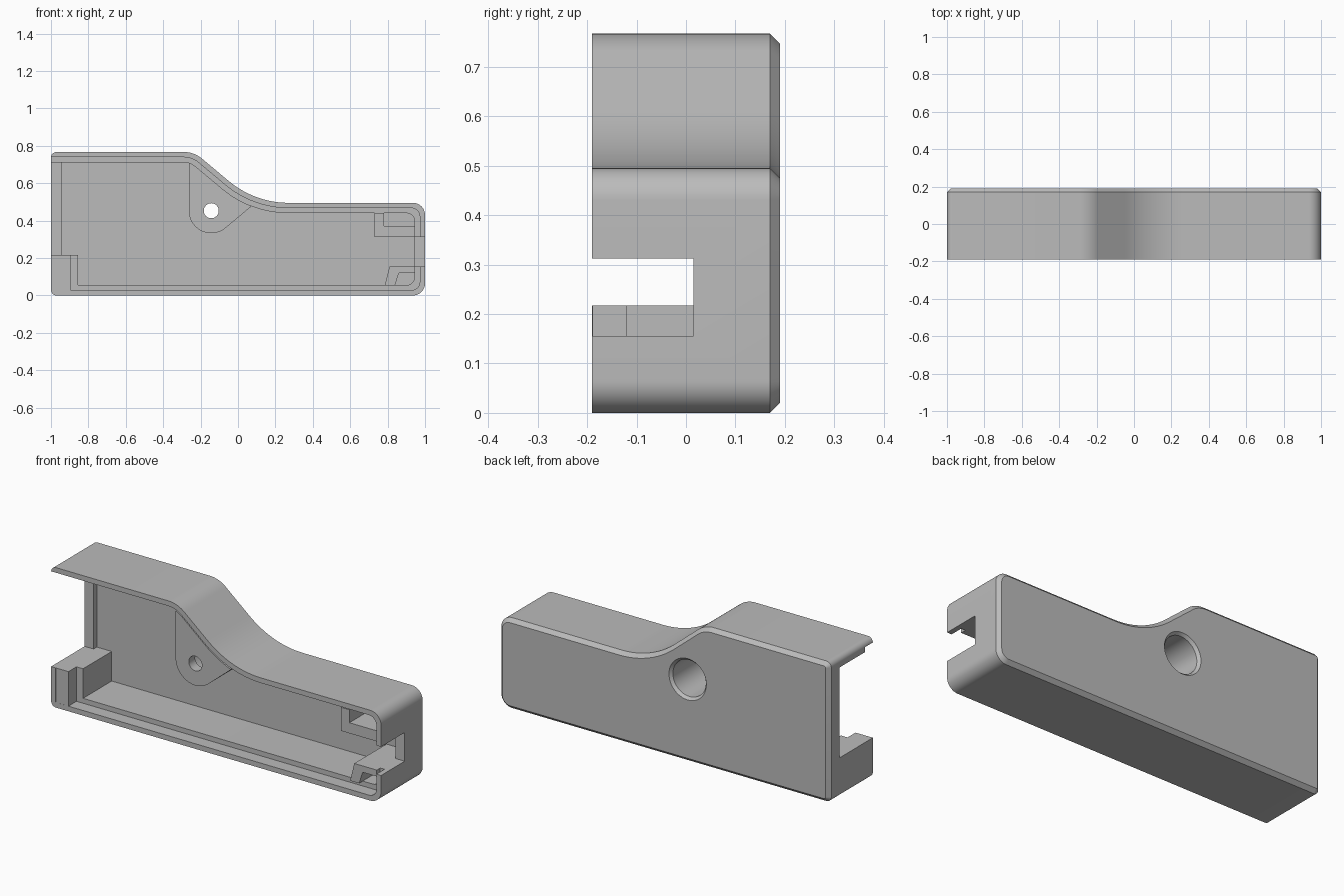
import bpy, bmesh, math
from mathutils import Vector

cube = bpy.data.objects.get("Cube")
if cube:
    bpy.data.objects.remove(cube)

GREY = (0.5, 0.5, 0.5, 1)
mat = bpy.data.materials.new("plain grey")
mat.use_nodes = True
mat.diffuse_color = GREY
mat.node_tree.nodes["Principled BSDF"].inputs["Base Color"].default_value = GREY

FRONT, BACK, FLOOR, LEDGE = -0.19, 0.19, 0.128, -0.12
TOP, LIP, WALL = 0.767, 0.028, 0.055

# Case corners in x, z: outer fillet radius, smallest fillet once offset inward
CORNERS = [((-1, 0), 0.03, 0.003), ((1, 0), 0.065, 0.045), ((1, 0.495), 0.065, 0.045),
           ((0.09, 0.495), 0.5, 0.1), ((-0.235, TOP), 0.15, 0.05), ((-1, TOP), 0.03, 0.003)]


def outline(d=0.0, steps=12):
    """Rounded case outline, moved inward by d."""
    pts = [Vector(c[0]) for c in CORNERS]
    n = len(pts)
    moved, turns = [], []
    for i, p in enumerate(pts):
        a = (p - pts[i - 1]).normalized()
        b = (pts[(i + 1) % n] - p).normalized()
        na, nb = Vector((-a.y, a.x)), Vector((-b.y, b.x))
        moved.append(p + (na + nb) * d / (1 + na.dot(nb)))
        turns.append(a.x * b.y - a.y * b.x)
    ring = []
    for i, p in enumerate(moved):
        _, r, least = CORNERS[i]
        r = max(r - d, least) if turns[i] > 0 else r + d
        u = (moved[i - 1] - p).normalized()
        v = (moved[(i + 1) % n] - p).normalized()
        half = u.angle(v) / 2
        centre = p + (u + v).normalized() * r / math.sin(half)
        s = p + u * r / math.tan(half) - centre
        e = p + v * r / math.tan(half) - centre
        sweep = math.atan2(s.x * e.y - s.y * e.x, s.dot(e))
        for k in range(steps + 1):
            t = sweep * k / steps
            ring.append((centre.x + s.x * math.cos(t) - s.y * math.sin(t),
                         centre.y + s.x * math.sin(t) + s.y * math.cos(t)))
    return ring


def circle(c, r, n=48, start=0, end=360, closed=True):
    count = n if closed else n + 1
    angles = [math.radians(start + (end - start) * k / n) for k in range(count)]
    return [(c[0] + r * math.cos(a), c[1] + r * math.sin(a)) for a in angles]


def loft(name, *rings):
    """Solid through (y, outline) rings with capped ends."""
    bm = bmesh.new()
    loops = [[bm.verts.new((x, y, z)) for x, z in ring] for y, ring in rings]
    n = len(loops[0])
    for a, b in zip(loops, loops[1:]):
        for i in range(n):
            j = (i + 1) % n
            bm.faces.new((a[i], a[j], b[j], b[i]))
    bm.faces.new(loops[0])
    bm.faces.new(loops[-1])
    bmesh.ops.recalc_face_normals(bm, faces=bm.faces)
    mesh = bpy.data.meshes.new(name)
    bm.to_mesh(mesh)
    bm.free()
    mesh.materials.append(mat)
    ob = bpy.data.objects.new(name, mesh)
    bpy.context.collection.objects.link(ob)
    return ob


def box(name, x0, x1, y0, y1, z0, z1):
    ring = [(x0, z0), (x1, z0), (x1, z1), (x0, z1)]
    return loft(name, (y0, ring), (y1, ring))


def activate(ob):
    bpy.ops.object.select_all(action='DESELECT')
    ob.select_set(True)
    bpy.context.view_layer.objects.active = ob


def combine(ob, tool, operation='DIFFERENCE'):
    """Apply a boolean, then remove its helper."""
    mod = ob.modifiers.new("cut", 'BOOLEAN')
    mod.operation, mod.object, mod.solver = operation, tool, 'EXACT'
    activate(ob)
    bpy.ops.object.modifier_apply(modifier=mod.name)
    bpy.data.objects.remove(tool)


# Hollow case with a chamfered back and a stepped front rim
case = loft("case_shell", (FRONT, outline()), (BACK - 0.02, outline()), (BACK, outline(0.02)))
combine(case, loft("cavity", (-0.3, outline(WALL)), (FLOOR, outline(WALL))))
combine(case, loft("rim_step", (-0.3, outline(LIP)), (LEDGE, outline(LIP))))

# Open window in the right end wall, slot in the left end wall
combine(case, box("window", -1.1, -0.93, -0.3, 0.10, 0.217, TOP - WALL))
combine(case, box("window_step", -1.1, -0.93, -0.3, LEDGE, 0.25, TOP - LIP))
combine(case, box("slot", 0.9, 1.1, -0.3, 0.015, 0.155, 0.312))

# Screw boss below the slope
HUB = (-0.143, 0.453)
profile = circle(HUB, 0.12, 24, 180, 310, False) + [(0.07, 0.475), (0.07, TOP), (-0.263, TOP)]
boss = loft("screw_boss", (-0.165, profile), (0.16, profile))

# Hooked brackets above and below the slot
upper = [(0.73, 0.48), (0.73, 0.312), (0.99, 0.312), (0.99, 0.37), (0.78, 0.37), (0.78, 0.48)]
lower = [(0.771, 0), (0.81, 0.155), (0.99, 0.155), (0.99, 0.12), (0.86, 0.12), (0.823, 0)]
brackets = [loft("upper_bracket", (-0.15, upper), (0.16, upper)),
            loft("lower_bracket", (-0.15, lower), (0.16, lower))]

# Trim the inner parts to the cavity
for part in [boss] + brackets:
    envelope = loft("envelope", (-0.3, outline(WALL - 0.001)), (FLOOR + 0.01, outline(WALL - 0.001)))
    combine(part, envelope, 'INTERSECT')

# Counterbore from the back and the screw hole
for part in (case, boss):
    combine(part, loft("counterbore", (-0.11, circle(HUB, 0.1)), (0.175, circle(HUB, 0.1)),
                       (0.20, circle(HUB, 0.122))))
combine(boss, loft("screw_hole", (-0.3, circle(HUB, 0.04)), (0.0, circle(HUB, 0.04))))

# Stepped block in the lower right corner
block = box("corner_block", -0.999, -0.895, FRONT + 0.0005, FLOOR + 0.01, 0.02, 0.217)
step = box("corner_block_step", -0.9, -0.855, LEDGE, FLOOR + 0.01, 0.02, 0.217)

for ob in [case, boss, block, step] + brackets:
    activate(ob)
    bpy.ops.object.shade_smooth_by_angle(angle=math.radians(30))
